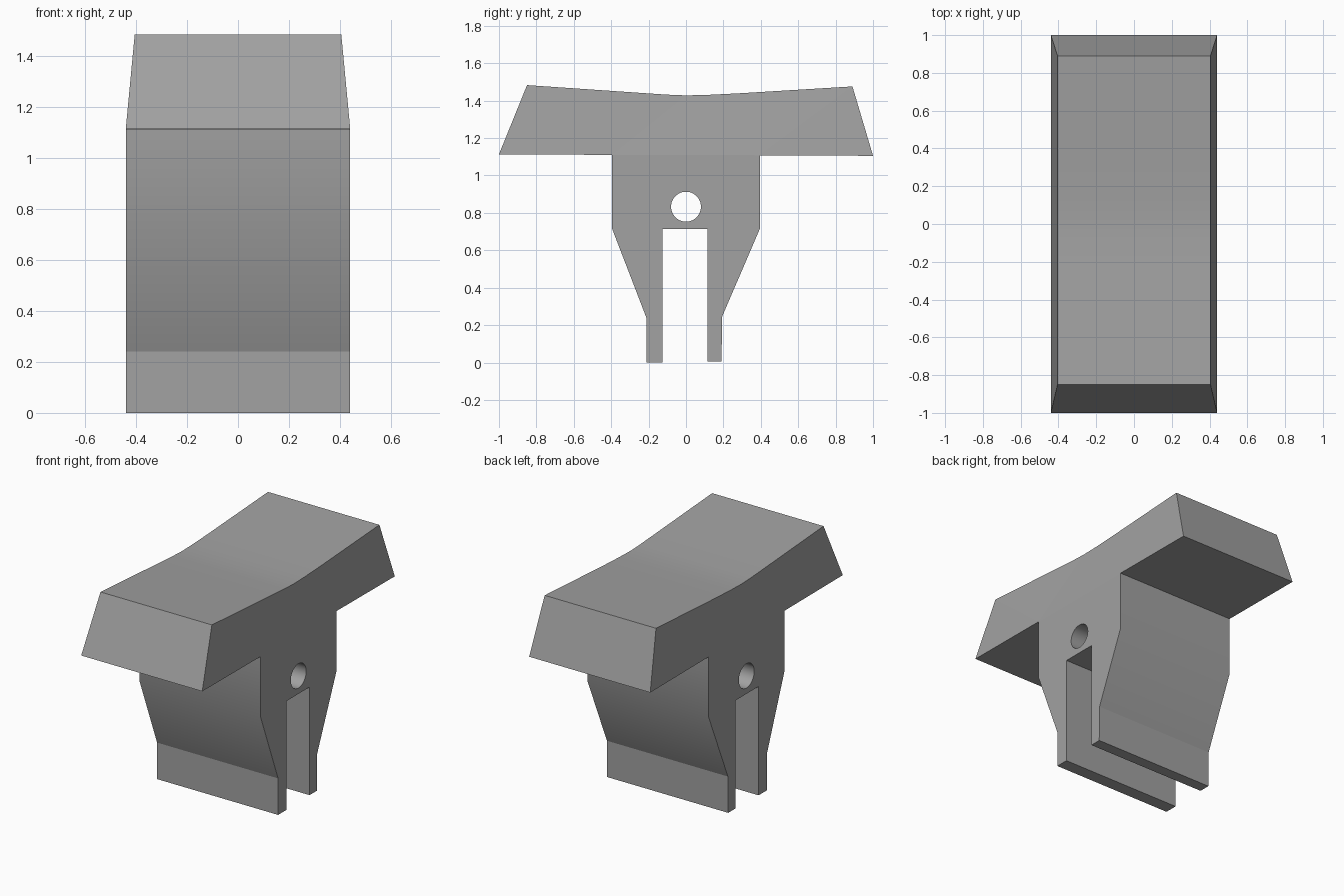
import bpy, bmesh, math

if "Cube" in bpy.data.objects:
    bpy.data.objects.remove(bpy.data.objects["Cube"])

HALF, TOP_HALF = 0.44, 0.405      # half width of the body and of the top surface

grey = bpy.data.materials.new("mid grey")
grey.diffuse_color = (0.36, 0.36, 0.36, 1)
grey.use_nodes = True
grey.node_tree.nodes["Principled BSDF"].inputs["Base Color"].default_value = grey.diffuse_color

# Side outline as (y, z): top of the head, then the forked stem
top = [(-0.85, 1.483), (-0.25, 1.442), (-0.1, 1.432), (0.0, 1.428),
       (0.12, 1.431), (0.28, 1.439), (0.89, 1.476)]
ends = [(1.0, 1.105), (-1.0, 1.113)]
stem = [(0.395, 1.108), (0.395, 0.715), (0.193, 0.245), (0.19, 0.005),
        (0.115, 0.005), (0.115, 0.715), (-0.125, 0.715), (-0.125, 0.0),
        (-0.212, 0.0), (-0.212, 0.24), (-0.395, 0.715), (-0.395, 1.11)]
outline = top + [ends[0]] + stem + [ends[1]]

bm = bmesh.new()
rings = []
for s in (-1, 1):
    ring = [bm.verts.new((s * (TOP_HALF if i < len(top) else HALF), y, z))
            for i, (y, z) in enumerate(outline)]
    rings.append(ring)
    a = len(top) + 1
    b = a + len(stem)
    bm.faces.new(ring[a:b])                                    # stem side
    bm.faces.new(ring[:a + 1] + ring[b - 1:])                  # tapered head side
n = len(outline)
for i in range(n):
    j = (i + 1) % n
    bm.faces.new((rings[0][i], rings[0][j], rings[1][j], rings[1][i]))
bmesh.ops.recalc_face_normals(bm, faces=bm.faces)
bmesh.ops.triangulate(bm, faces=[f for f in bm.faces if len(f.verts) > 4])
mesh = bpy.data.meshes.new("forked_saddle_block")
bm.to_mesh(mesh)
bm.free()
block = bpy.data.objects.new("forked_saddle_block", mesh)
bpy.context.collection.objects.link(block)
mesh.materials.append(grey)

# Pin hole through the stem
bpy.ops.mesh.primitive_cylinder_add(vertices=48, radius=0.08, depth=2,
                                    location=(0, 0, 0.833), rotation=(0, math.pi / 2, 0))
cutter = bpy.context.object
cutter.name = "pin_hole_cutter"
cutter.hide_render = True
cutter.data.materials.append(grey)
cut = block.modifiers.new("pin_hole", 'BOOLEAN')
cut.operation, cut.solver, cut.object = 'DIFFERENCE', 'EXACT', cutter
bpy.ops.object.select_all(action='DESELECT')
block.select_set(True)
bpy.context.view_layer.objects.active = block
bpy.ops.object.modifier_apply(modifier=cut.name)
bpy.data.objects.remove(cutter)

# Smooth the top curve, stem shoulders and hole; keep side walls and leg line crisp
bpy.ops.object.shade_smooth_by_angle(angle=math.radians(30))
bm = bmesh.new()
bm.from_mesh(block.data)
for f in bm.faces:
    if abs(f.normal.x) > 0.9:
        f.smooth = False
for e in bm.edges:
    if all(0.2 < v.co.z < 0.3 for v in e.verts):
        e.smooth = False
bm.to_mesh(block.data)
bm.free()
